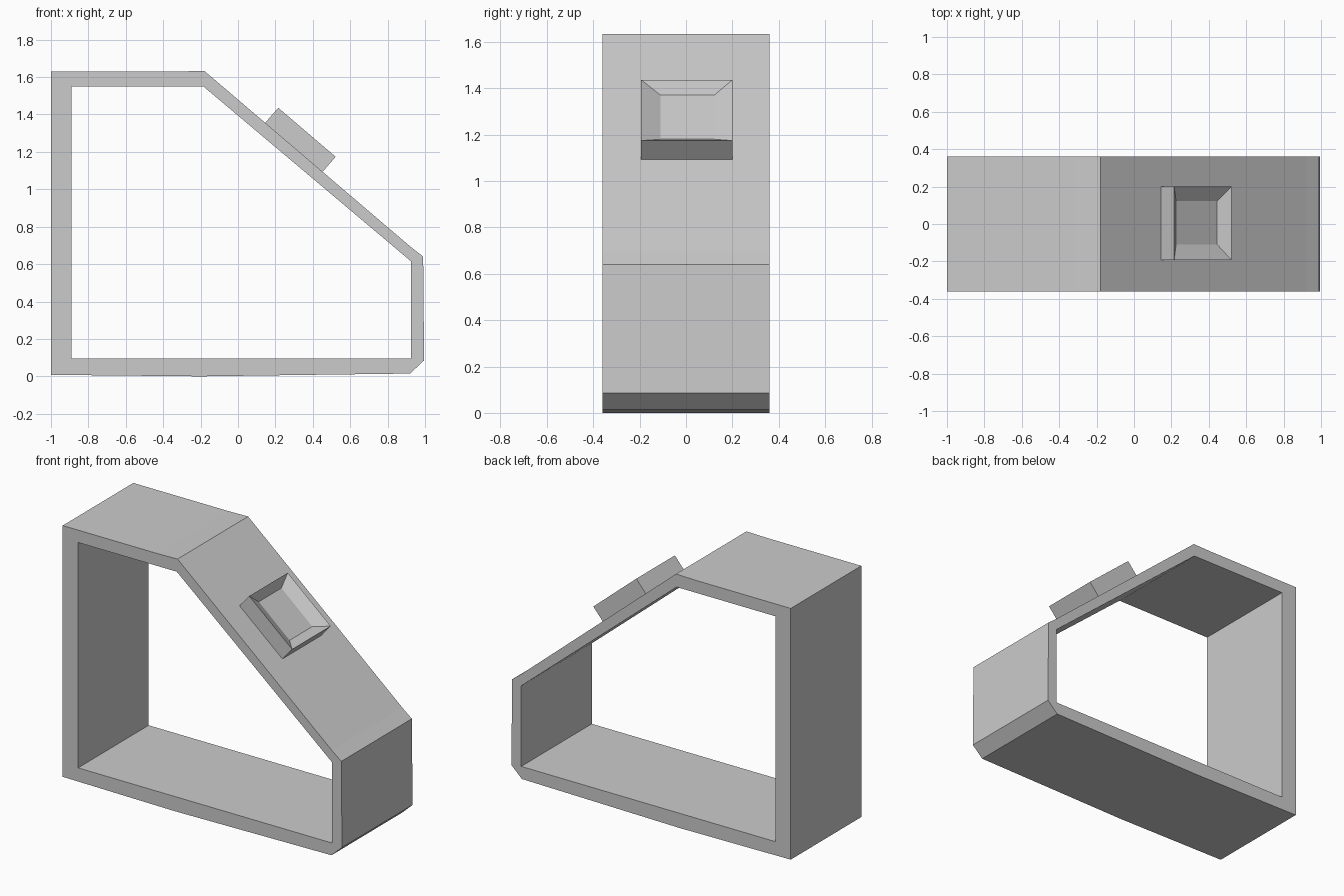
import bpy
import bmesh
from math import pi

if "Cube" in bpy.data.objects:
    bpy.data.objects.remove(bpy.data.objects["Cube"])

# Side profiles (x, z) of the hollow housing
OUTER = [(-1, 0.008), (-0.2, 0), (0.38, 0.008), (0.92, 0.015), (0.995, 0.085),
         (0.99, 0.64), (0.92, 0.695), (-0.18, 1.633), (-0.32, 1.63), (-1, 1.63)]
INNER = [(-0.89, 0.095), (0.925, 0.095), (0.925, 0.615), (-0.185, 1.55), (-0.89, 1.55)]

# Housing: closed loop with a hole, extruded along y
curve = bpy.data.curves.new("housing", 'CURVE')
curve.dimensions = '2D'
curve.fill_mode = 'BOTH'
curve.extrude = 0.36
for loop in (OUTER, INNER):
    spline = curve.splines.new('POLY')
    spline.points.add(len(loop) - 1)
    for point, (x, z) in zip(spline.points, loop):
        point.co = (x, z, 0, 1)
    spline.use_cyclic_u = True
housing = bpy.data.objects.new("housing", curve)
housing.rotation_euler.x = pi / 2
bpy.context.collection.objects.link(housing)
bpy.context.view_layer.objects.active = housing
housing.select_set(True)
bpy.ops.object.convert(target='MESH')
for poly in bpy.context.object.data.polygons:
    poly.use_smooth = False

# Tray on the slope: rings for base, rim and sunken floor
bm = bmesh.new()


def ring(upper, lower, y0, y1):
    return [bm.verts.new((x, y, z)) for (x, z), y in
            ((upper, y0), (lower, y0), (lower, y1), (upper, y1))]


rings = [ring((0.145, 1.355), (0.452, 1.093), -0.193, 0.2),
         ring((0.215, 1.436), (0.522, 1.174), -0.193, 0.2),
         ring((0.225, 1.37), (0.445, 1.18), -0.11, 0.122)]
for a, b in zip(rings, rings[1:]):
    for i in range(4):
        j = (i + 1) % 4
        bm.faces.new((a[i], a[j], b[j], b[i]))
bm.faces.new(rings[0][::-1])
bm.faces.new(rings[-1])
bmesh.ops.recalc_face_normals(bm, faces=bm.faces)
mesh = bpy.data.meshes.new("slope_tray")
bm.to_mesh(mesh)
bm.free()
bpy.context.collection.objects.link(bpy.data.objects.new("slope_tray", mesh))
